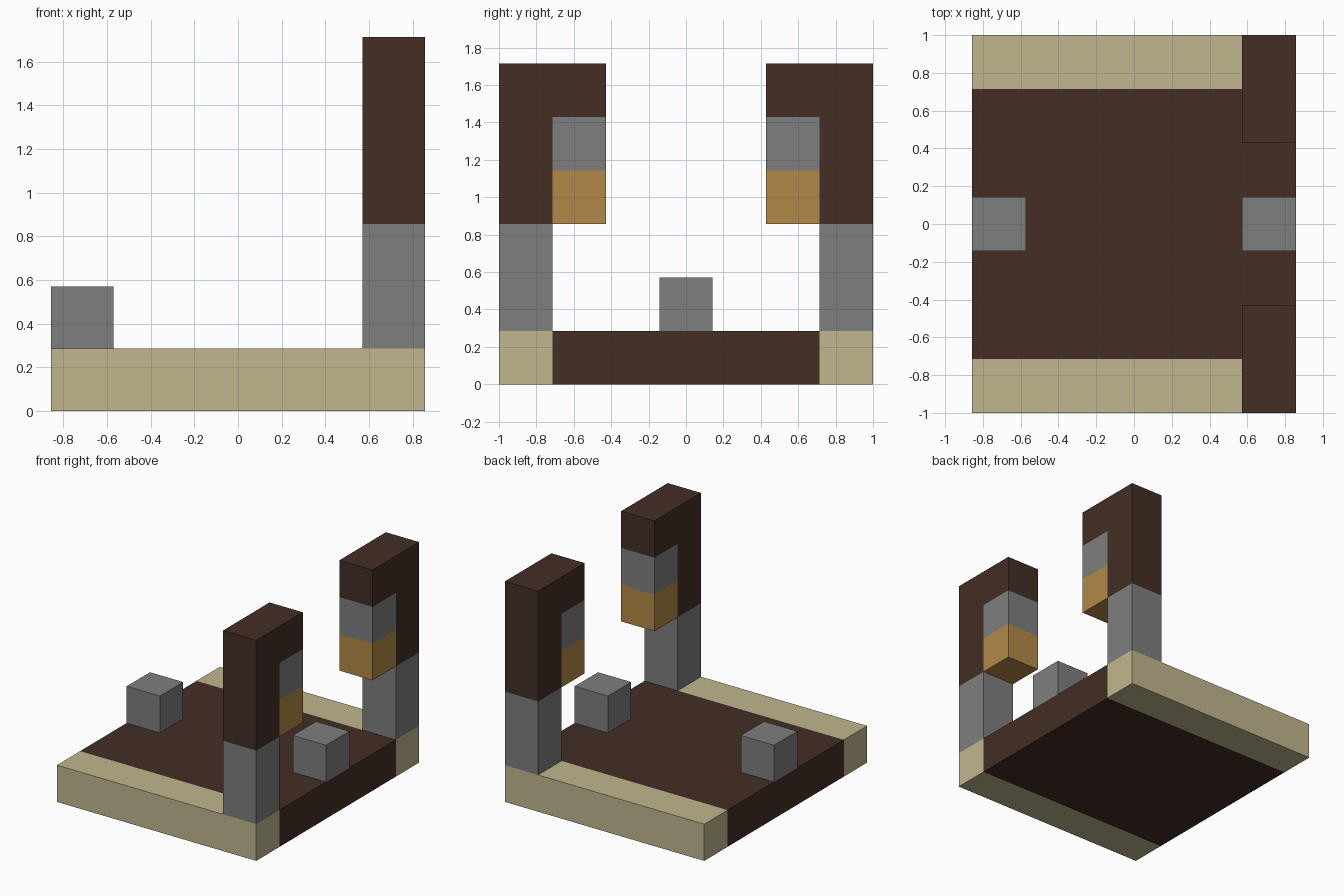
import bpy
import bmesh

U = 2 / 7  # one block of the grid the model is built on

if "Cube" in bpy.data.objects:
    bpy.data.objects.remove(bpy.data.objects["Cube"], do_unlink=True)


def material(name, rgb):
    mat = bpy.data.materials.new(name)
    mat.use_nodes = True
    mat.diffuse_color = (*rgb, 1)
    mat.node_tree.nodes["Principled BSDF"].inputs["Base Color"].default_value = (*rgb, 1)
    return mat


brown = material("dark_brown", (0.056, 0.027, 0.018))
tan = material("pale_tan", (0.53, 0.47, 0.27))
grey = material("stone_grey", (0.21, 0.21, 0.21))
gold = material("lamp_gold", (0.45, 0.25, 0.063))


def prism(name, mat, x0, x1, profile):
    """Extrude a (y, z) outline from x0 to x1, all measured in blocks."""
    bm = bmesh.new()
    face = bm.faces.new([bm.verts.new((x0 * U, y * U, z * U)) for y, z in profile])
    ext = bmesh.ops.extrude_face_region(bm, geom=[face])
    verts = [v for v in ext["geom"] if isinstance(v, bmesh.types.BMVert)]
    bmesh.ops.translate(bm, verts=verts, vec=((x1 - x0) * U, 0, 0))
    bmesh.ops.recalc_face_normals(bm, faces=bm.faces)
    mesh = bpy.data.meshes.new(name)
    bm.to_mesh(mesh)
    bm.free()
    mesh.materials.append(mat)
    obj = bpy.data.objects.new(name, mesh)
    bpy.context.collection.objects.link(obj)
    return obj


def box(name, mat, x0, x1, y0, y1, z0, z1):
    return prism(name, mat, x0, x1, [(y0, z0), (y1, z0), (y1, z1), (y0, z1)])


# Floor slab
box("floor", brown, -3, 3, -2.5, 2.5, 0, 1)

# Floor borders and lamp posts, mirrored front to back
for side, s in (("front", -1), ("back", 1)):
    box(side + "_border", tan, -3, 3, s * 2.5, s * 3.5, 0, 1)
    box(side + "_post_base", grey, 2, 3, s * 2.5, s * 3.5, 1, 3)
    bracket = [(3.5, 3), (3.5, 6), (1.5, 6), (1.5, 5), (2.5, 5), (2.5, 3)]
    prism(side + "_post_bracket", brown, 2, 3, [(s * y, z) for y, z in bracket])
    box(side + "_lamp_cap", grey, 2, 3, s * 1.5, s * 2.5, 4, 5)
    box(side + "_lamp", gold, 2, 3, s * 1.5, s * 2.5, 3, 4)

# Small blocks at both ends of the floor
for side, x in (("right", -3), ("left", 2)):
    box(side + "_block", grey, x, x + 1, -0.5, 0.5, 1, 2)
